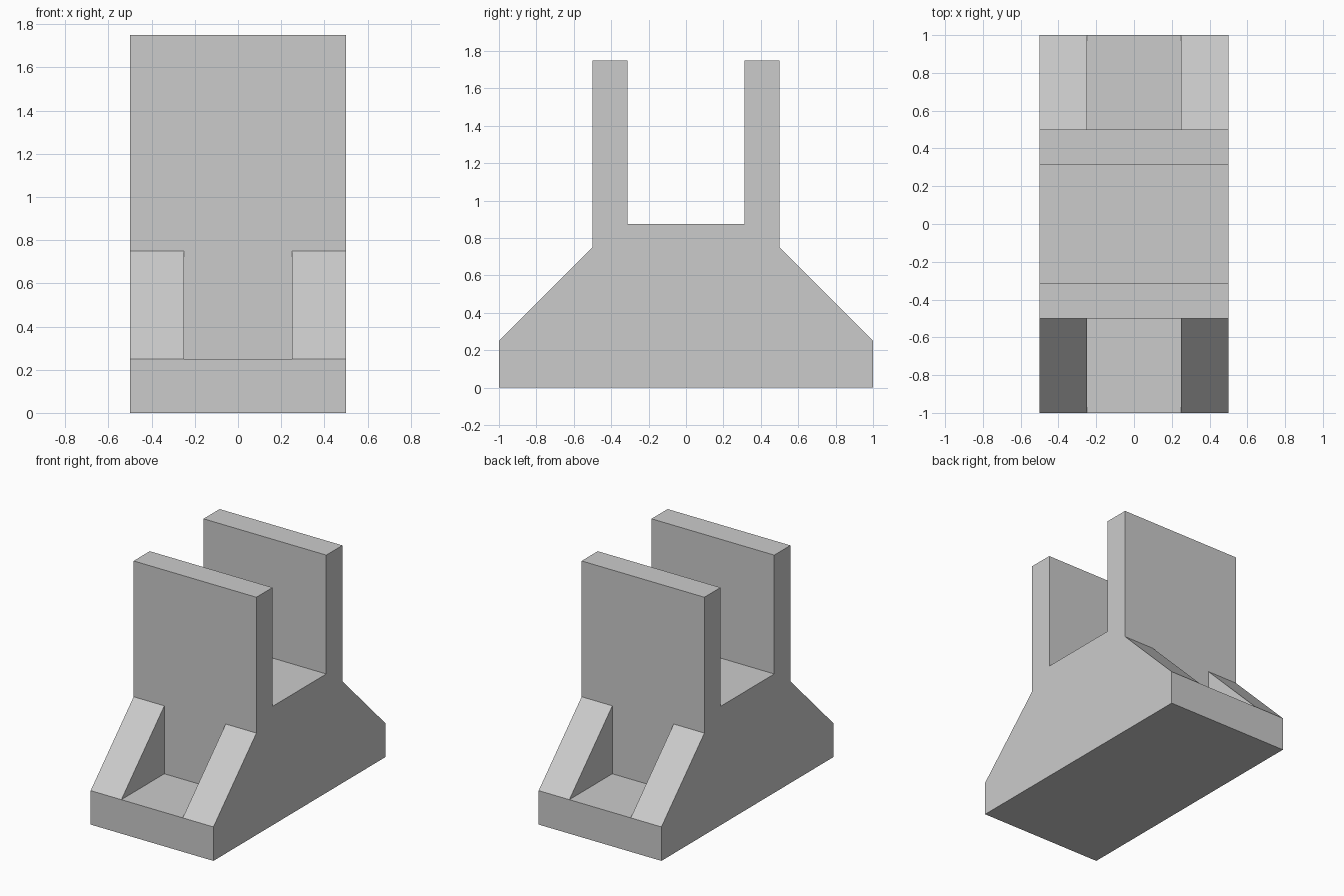
import bpy
import bmesh

cube = bpy.data.objects.get("Cube")
if cube:
    bpy.data.objects.remove(cube, do_unlink=True)

grey = bpy.data.materials.new("plain_grey")
grey.use_nodes = True
colour = (0.6, 0.6, 0.6, 1)
grey.diffuse_color = colour
grey.node_tree.nodes["Principled BSDF"].inputs["Base Color"].default_value = colour


def extrude_profile(name, profile, half_width):
    """Extrude a closed (y, z) outline along x, centred on x = 0."""
    bm = bmesh.new()
    face = bm.faces.new([bm.verts.new((-half_width, y, z)) for y, z in profile])
    result = bmesh.ops.extrude_face_region(bm, geom=[face])
    moved = [v for v in result["geom"] if isinstance(v, bmesh.types.BMVert)]
    bmesh.ops.translate(bm, verts=moved, vec=(2 * half_width, 0, 0))
    bmesh.ops.recalc_face_normals(bm, faces=bm.faces)
    mesh = bpy.data.meshes.new(name)
    bm.to_mesh(mesh)
    bm.free()
    mesh.materials.append(grey)
    obj = bpy.data.objects.new(name, mesh)
    bpy.context.collection.objects.link(obj)
    return obj


# Bracket body: sloped feet and two upright plates, mirrored front to back
half = [(1, 0), (1, 0.25), (0.5, 0.75), (0.5, 1.75), (0.3125, 1.75), (0.3125, 0.875)]
outline = half + [(-y, z) for y, z in reversed(half)]
body = extrude_profile("bracket_body", outline, 0.5)

# Pockets cut between the ribs of each foot
for side, label in ((-1, "front"), (1, "back")):
    box = [(side * y, z) for y, z in ((0.5, 0.25), (1.2, 0.25), (1.2, 0.75), (0.5, 0.75))]
    cutter = extrude_profile(label + "_pocket_cutter", box, 0.25)
    cutter.hide_render = True
    cutter.hide_set(True)
    cut = body.modifiers.new(label + "_pocket", 'BOOLEAN')
    cut.operation = 'DIFFERENCE'
    cut.solver = 'EXACT'
    cut.object = cutter

# Apply the cuts and drop the cutters
bpy.context.view_layer.objects.active = body
body.select_set(True)
for modifier in list(body.modifiers):
    cutter = modifier.object
    bpy.ops.object.modifier_apply(modifier=modifier.name)
    bpy.data.objects.remove(cutter, do_unlink=True)
